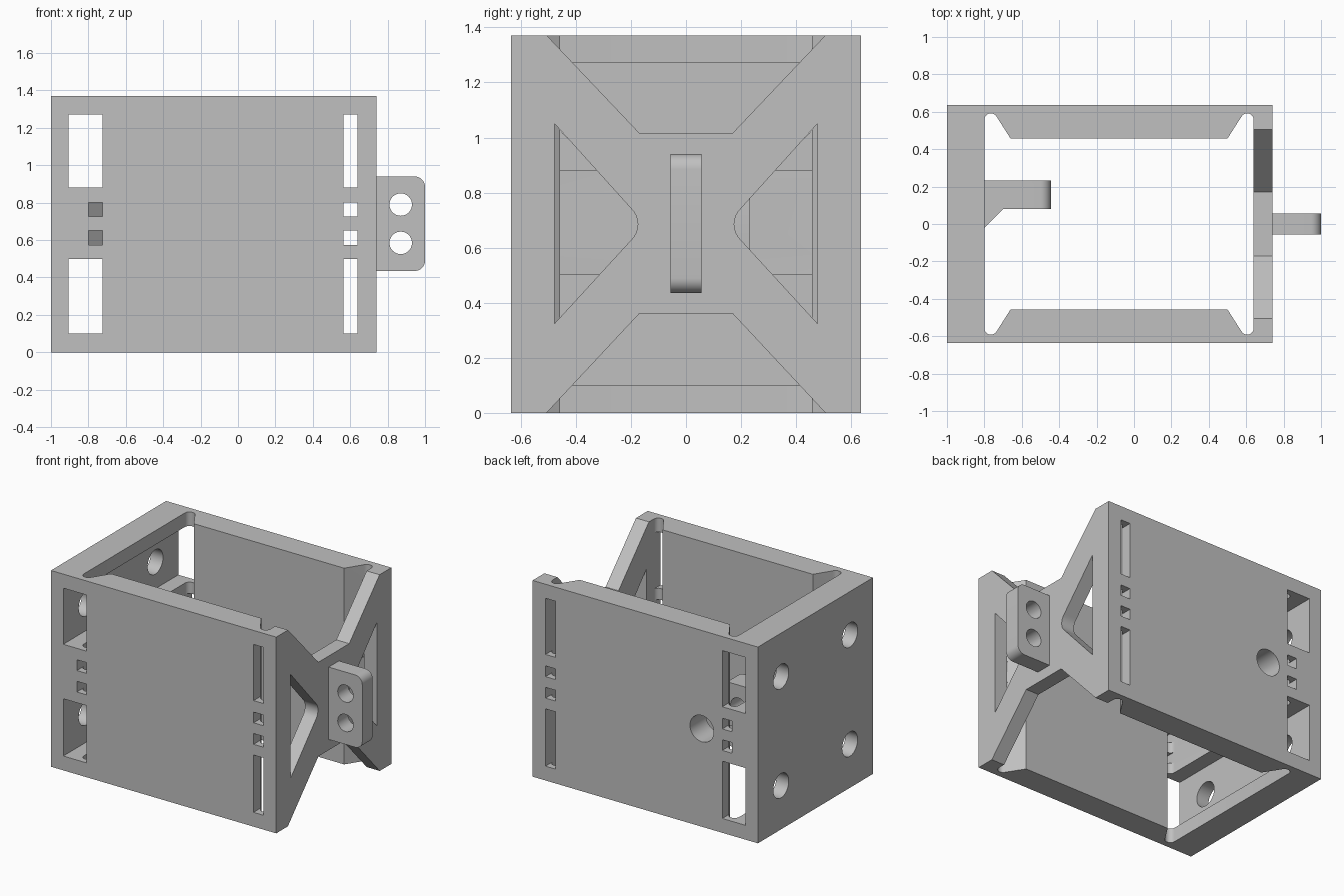
import bpy, bmesh
from math import sin, cos, pi, radians
from mathutils import Vector

if "Cube" in bpy.data.objects:
    bpy.data.objects.remove(bpy.data.objects["Cube"])

grey = bpy.data.materials.new("plain grey")
grey.use_nodes = True
colour = (0.53, 0.53, 0.53, 1)
grey.diffuse_color = colour
grey.node_tree.nodes["Principled BSDF"].inputs["Base Color"].default_value = colour


def prism(name, points, axis, lo, hi, round_end=0):
    """Extrude a 2D outline along an axis; optionally round its +x end corners."""
    place = {"x": lambda p, a: (a, p[0], p[1]),
             "y": lambda p, a: (p[0], a, p[1]),
             "z": lambda p, a: (p[0], p[1], a)}[axis]
    bm = bmesh.new()
    base = bm.faces.new([bm.verts.new(place(p, lo)) for p in points])
    new = bmesh.ops.extrude_face_region(bm, geom=[base])["geom"]
    shift = Vector(place((0, 0), hi - lo))
    bmesh.ops.translate(bm, vec=shift, verts=[g for g in new if isinstance(g, bmesh.types.BMVert)])
    if round_end:
        end = max(v.co.x for v in bm.verts)
        edges = [e for e in bm.edges if all(v.co.x > end - 0.001 for v in e.verts)
                 and abs(e.verts[0].co.y - e.verts[1].co.y) > 0.01]
        bmesh.ops.bevel(bm, geom=edges, offset=round_end, segments=8, profile=0.5, affect="EDGES")
    bmesh.ops.recalc_face_normals(bm, faces=bm.faces)
    mesh = bpy.data.meshes.new(name)
    bm.to_mesh(mesh)
    bm.free()
    mesh.materials.append(grey)
    obj = bpy.data.objects.new(name, mesh)
    bpy.context.collection.objects.link(obj)
    return obj


def rect(a0, a1, b0, b1):
    return [(a0, b0), (a1, b0), (a1, b1), (a0, b1)]


def disc(a, b, r, n=40):
    return [(a + r * cos(2 * pi * i / n), b + r * sin(2 * pi * i / n)) for i in range(n)]


def cut(obj, points, axis, lo, hi):
    """Subtract a prism from an object."""
    cutter = prism("cutter", points, axis, lo, hi)
    cutter.hide_render = True
    mod = obj.modifiers.new("cut", "BOOLEAN")
    mod.operation, mod.solver, mod.object = "DIFFERENCE", "EXACT", cutter
    bpy.context.view_layer.update()
    result = bpy.data.meshes.new_from_object(obj.evaluated_get(bpy.context.evaluated_depsgraph_get()))
    obj.modifiers.clear()
    obj.data = result
    bpy.data.objects.remove(cutter)


# Open box with thick side walls and relieved inner corners
mid_x, mid_z, height = -0.08, 0.685, 1.37
housing = prism("housing", rect(-1, 0.74, -0.635, 0.635), "z", 0, height)
arc = [(-0.765 + 0.035 * cos(t), 0.557 + 0.035 * sin(t))
       for t in (pi - i * pi * 0.85 / 8 for i in range(9))]
corner = arc + [(-0.66, 0.457)]
back = corner + [(2 * mid_x - x, y) for x, y in reversed(corner)]
cavity = back + [(x, -y) for x, y in reversed(back)]
cut(housing, cavity, "z", -0.1, height + 0.1)

# Slots through the front and back walls
for low, high, wide in ((0.10, 0.50, True), (0.575, 0.65, False),
                        (0.725, 0.80, False), (0.88, 1.272, True)):
    cut(housing, rect(-0.905 if wide else -0.80, -0.725, low, high), "y", -0.7, 0.7)
    cut(housing, rect(0.565, 0.64, low, high), "y", -0.7, 0.7)

# Windows that leave a cross-shaped end wall
cut(housing, [(-0.60, 1.47), (0.60, 1.47), (0.17, 1.017), (-0.17, 1.017)], "x", 0.62, 0.8)
cut(housing, [(-0.60, -0.10), (0.60, -0.10), (0.17, 0.36), (-0.17, 0.36)], "x", 0.62, 0.8)
nose = [(0.255 - 0.08 * cos(t), mid_z + 0.08 * sin(t))
        for t in (radians(a) for a in range(-48, 49, 12))]
for side in (-1, 1):
    window = [(0.477, 0.325)] + nose + [(0.477, 1.05)]
    cut(housing, [(side * y, z) for y, z in window], "x", 0.62, 0.8)

# Screw holes in the solid end, access hole in the back wall
for y in (-0.38, 0.38):
    for z in (0.305, 1.067):
        cut(housing, disc(y, z, 0.085), "x", -1.1, -0.85)
cut(housing, disc(-0.567, mid_z, 0.092), "y", 0.4, 0.7)

# Outer tab with two holes
tab = prism("mounting_tab", rect(0.735, 1.0, -0.057, 0.057), "z", 0.435, 0.94, 0.055)
for z in (0.585, 0.79):
    cut(tab, disc(0.87, z, 0.06), "y", -0.2, 0.2)

# Inner bracket with a gusset and one hole
outline = [(-0.805, -0.025), (-0.70, 0.08), (-0.445, 0.08), (-0.445, 0.232), (-0.805, 0.232)]
bracket = prism("inner_bracket", outline, "z", 0.535, 0.835, 0.055)
cut(bracket, disc(-0.567, mid_z, 0.06), "y", 0.0, 0.4)

# Smooth the round surfaces, keep the edges sharp
bpy.ops.object.select_all(action="DESELECT")
for obj in (housing, tab, bracket):
    obj.select_set(True)
bpy.context.view_layer.objects.active = housing
bpy.ops.object.shade_smooth_by_angle(angle=radians(30))
